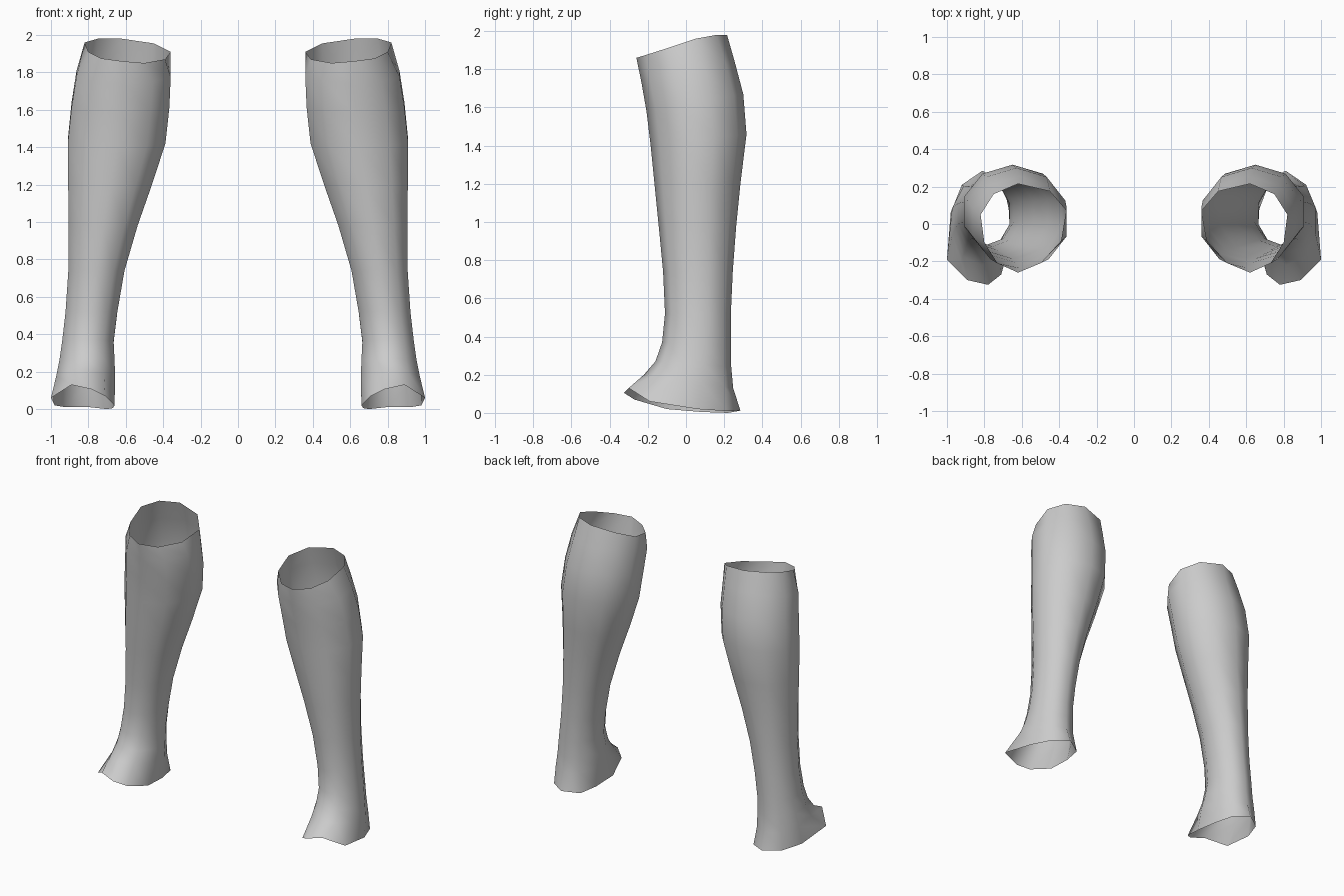
import bpy
import math

cube = bpy.data.objects.get("Cube")
if cube:
    bpy.data.objects.remove(cube, do_unlink=True)

SIDES = 10

# One grey for everything
grey = bpy.data.materials.new("plain grey")
grey.use_nodes = True
grey.diffuse_color = (0.6, 0.6, 0.6, 1)
bsdf = next(n for n in grey.node_tree.nodes if n.type == 'BSDF_PRINCIPLED')
bsdf.inputs["Base Color"].default_value = (0.6, 0.6, 0.6, 1)
bsdf.inputs["Roughness"].default_value = 0.8

# Open rims, from front outer round the inner side to the back and outer side
FOOT_RIM = [(.89, -.30, .13), (.78, -.325, .105), (.71, -.27, .07), (.66, -.10, .02),
            (.67, .08, .005), (.70, .22, .0), (.81, .285, .012), (.92, .21, .01),
            (.98, .06, .02), (1.0, -.19, .06)]
KNEE_RIM = [(.73, -.21, 1.875), (.62, -.26, 1.86), (.50, -.21, 1.85), (.39, -.09, 1.87),
            (.36, .07, 1.91), (.45, .175, 1.955), (.62, .215, 1.98), (.75, .16, 1.98),
            (.82, .05, 1.96), (.80, -.10, 1.91)]

# Oval sections: front z, back z, inner x, outer x, front y, back y
SECTIONS = [
    (0.20, 0.13, .657, .972, -.22, .247),
    (0.27, 0.24, .660, .955, -.16, .237),
    (0.37, 0.35, .665, .940, -.125, .235),
    (0.52, 0.52, .645, .922, -.11, .235),
    (0.74, 0.74, .607, .907, -.12, .245),
    (0.98, 0.98, .537, .905, -.143, .263),
    (1.20, 1.20, .460, .908, -.165, .285),
    (1.40, 1.46, .388, .910, -.185, .317),
    (1.58, 1.67, .367, .890, -.207, .300),
    (1.74, 1.84, .360, .864, -.235, .255),
]


def oval(zf, zb, x0, x1, y0, y1):
    """Tilted ten-sided section with a corner at the front and the back."""
    rx = (x1 - x0) / 2 / math.cos(math.pi / SIDES)
    ring = []
    for i in range(SIDES):
        a = -math.pi / 2 - (i - 1) * 2 * math.pi / SIDES
        t = (math.sin(a) + 1) / 2
        ring.append(((x0 + x1) / 2 + rx * math.cos(a),
                     y0 + (y1 - y0) * t, zf + (zb - zf) * t))
    return ring


def leg(name, side):
    """Open lower-leg tube; side is +1 for left, -1 for right."""
    rings = [FOOT_RIM] + [oval(*s) for s in SECTIONS] + [KNEE_RIM]
    verts = [(side * x, y, z) for ring in rings for x, y, z in ring]
    faces = []
    for r in range(len(rings) - 1):
        for i in range(SIDES):
            j = (i + 1) % SIDES
            a, b = r * SIDES, (r + 1) * SIDES
            face = (a + i, b + i, b + j, a + j)
            faces.append(face if side > 0 else face[::-1])
    mesh = bpy.data.meshes.new(name)
    mesh.from_pydata(verts, [], faces)
    mesh.materials.append(grey)
    mesh.shade_smooth()
    obj = bpy.data.objects.new(name, mesh)
    bpy.context.collection.objects.link(obj)


leg("left_lower_leg", 1)
leg("right_lower_leg", -1)
